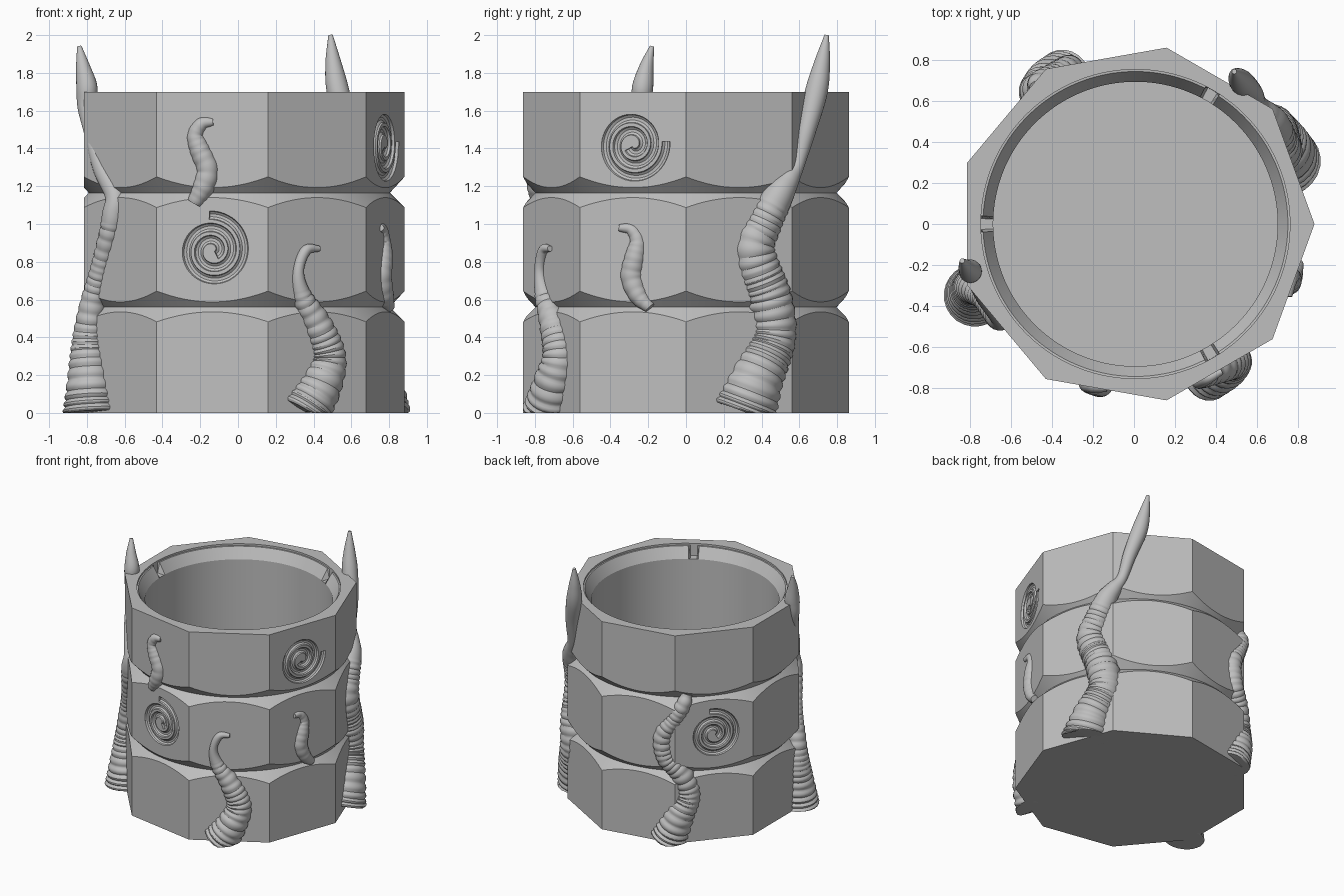
import bpy, bmesh, math
from mathutils import Vector, Matrix

cube = bpy.data.objects.get("Cube")
if cube:
    bpy.data.objects.remove(cube, do_unlink=True)

SIDES = 9            # the vessel is nine-sided outside, round inside
RADIUS = 0.875
APOTHEM = RADIUS * math.cos(math.pi / SIDES)
HEIGHT = 1.70
GROOVE = 0.797       # radius at the bottom of the V grooves
CENTRE_X = 0.007
WALL_INNER = 0.71    # tentacles never reach inside this radius
GREY = (0.52, 0.52, 0.52, 1)

stone = bpy.data.materials.new("stone_grey")
stone.use_nodes = True
stone.diffuse_color = GREY
stone.node_tree.nodes["Principled BSDF"].inputs["Base Color"].default_value = GREY


def make_object(name, bm):
    bmesh.ops.recalc_face_normals(bm, faces=bm.faces)
    mesh = bpy.data.meshes.new(name)
    bm.to_mesh(mesh)
    bm.free()
    mesh.materials.append(stone)
    obj = bpy.data.objects.new(name, mesh)
    bpy.context.collection.objects.link(obj)
    return obj


def vessel_column(degrees):
    """Wall section at one angle, from the bottom edge round to the floor edge."""
    half = 180 / SIDES
    rim = APOTHEM / math.cos(math.radians(degrees % (2 * half) - half))
    rise = rim - GROOVE
    section = [(rim, 0)]
    for z in (0.56, 1.165):
        section += [(rim, z - 1.0 * rise), (GROOVE, z), (rim, z + 1.09 * rise)]
    section += [(rim, HEIGHT), (0.755, HEIGHT), (0.755, 1.685)]
    in_slot = abs((degrees + 60) % 120 - 60 - 60) <= 2 or abs((degrees + 60) % 120 - 60 + 60) <= 2
    section += [(0.754, 1.602)] if in_slot else [(0.745, 1.684)]
    section += [(0.695, 1.6), (0.695, 0.06)]
    a = math.radians(degrees)
    return [(r * math.cos(a), r * math.sin(a), z) for r, z in section]


def build_vessel():
    bm = bmesh.new()
    columns = [[bm.verts.new(co) for co in vessel_column(d)] for d in range(360)]
    for a, b in zip(columns, columns[1:] + columns[:1]):
        for i in range(len(a) - 1):
            bm.faces.new((a[i], b[i], b[i + 1], a[i + 1]))
    bm.faces.new([c[0] for c in columns])
    bm.faces.new([c[-1] for c in columns])
    return make_object("vessel", bm)


def tube(name, points, sides, limit=False):
    """Sweep a round section along (x, y, z, radius) points."""
    bm = bmesh.new()
    rings = []
    last = len(points) - 1
    for i, p in enumerate(points):
        tangent = (points[min(i + 1, last)] - points[max(i - 1, 0)]).to_3d().normalized()
        outward = Vector((p.x, p.y, 0)).normalized()
        side = tangent.cross(outward).normalized()
        up = side.cross(tangent)
        ring = []
        for k in range(sides):
            a = math.tau * k / sides
            co = p.to_3d() + p.w * (math.cos(a) * side + math.sin(a) * up)
            if limit:
                co.z = max(co.z, 0)
                reach = math.hypot(co.x, co.y)
                if reach < WALL_INNER:
                    co.x *= WALL_INNER / reach
                    co.y *= WALL_INNER / reach
            ring.append(bm.verts.new(co))
        rings.append(ring)
    for a, b in zip(rings, rings[1:]):
        for k in range(sides):
            n = (k + 1) % sides
            bm.faces.new((a[k], a[n], b[n], b[k]))
    bm.faces.new(rings[0])
    bm.faces.new(rings[-1])
    return make_object(name, bm)


def smooth_path(keys, spacing=0.009):
    """Catmull-Rom curve through the key points."""
    keys = [Vector(k) for k in keys]
    ext = [2 * keys[0] - keys[1]] + keys + [2 * keys[-1] - keys[-2]]
    path = []
    for p0, p1, p2, p3 in zip(ext, ext[1:], ext[2:], ext[3:]):
        n = max(3, int((p2 - p1).to_3d().length / spacing))
        for i in range(n):
            t = i / n
            path.append(0.5 * (2 * p1 + (p2 - p0) * t
                               + (2 * p0 - 5 * p1 + 4 * p2 - p3) * t * t
                               + (3 * p1 - p0 - 3 * p2 + p3) * t ** 3))
    path.append(keys[-1])
    return path


def tentacle(name, keys, ridge_top=3.0, depth=0.10):
    """Tapering limb with uneven ridges up to ridge_top."""
    path = smooth_path(keys)
    travelled = 0
    for i, p in enumerate(path):
        if i:
            travelled += (p - path[i - 1]).to_3d().length
        if p.z < ridge_top:
            phase = travelled / 0.045 + 0.4 * math.sin(travelled * 17)
            p.w *= 1 - depth / 2 + depth * abs(math.sin(math.pi * phase))
        p.w = max(p.w, 0.006)
    return tube(name, path, 24, limit=True)


def spiral_cutter(face_angle, height, end_angle):
    """Coiled tube lying on one side face."""
    a = math.radians(face_angle)
    normal = Vector((math.cos(a), math.sin(a), 0))
    right = Vector((-math.sin(a), math.cos(a), 0))
    count, turns = 120, 2.4
    points = []
    for i in range(count + 1):
        t = i / count
        ang = math.radians(end_angle) - turns * math.tau * (1 - t)
        r = 0.032 + 0.155 * t
        co = (normal * (APOTHEM + 0.003) + right * r * math.cos(ang)
              + Vector((0, 0, height + r * math.sin(ang))))
        points.append(Vector((*co, 0.024)))
    return tube("spiral_cutter", points, 10)


def carve(target, cutter):
    """Subtract the cutter, taking the first solver that leaves a sound mesh."""
    cutter.hide_render = True
    before = len(target.data.polygons)
    mod = target.modifiers.new("carve", "BOOLEAN")
    mod.operation = "DIFFERENCE"
    mod.object = cutter
    for solver in ("MANIFOLD", "EXACT", "FLOAT"):
        mod.solver = solver
        bpy.context.view_layer.update()
        graph = bpy.context.evaluated_depsgraph_get()
        result = bpy.data.meshes.new_from_object(target.evaluated_get(graph))
        if len(result.polygons) > before:
            target.data = result
            break
    target.modifiers.clear()
    bpy.data.objects.remove(cutter, do_unlink=True)


# Vessel with a spiral groove carved in three of its faces
vessel = build_vessel()
for face, height, end in ((260, 0.86, 95), (340, 1.42, 5), (140, 0.86, 100)):
    carve(vessel, spiral_cutter(face, height, end))
vessel.data.transform(Matrix.Translation((CENTRE_X, 0, 0)))

# Large tentacles that climb from the ground and end in horns
parts = [vessel]
parts.append(tentacle("right_horned_tentacle", [
    (-0.775, -0.35, 0, 0.15), (-0.785, -0.33, 0.2, 0.115), (-0.79, -0.31, 0.4, 0.085),
    (-0.77, -0.33, 0.58, 0.065), (-0.73, -0.37, 0.75, 0.055), (-0.68, -0.44, 0.95, 0.055),
    (-0.66, -0.46, 1.05, 0.06), (-0.65, -0.45, 1.15, 0.055), (-0.72, -0.36, 1.3, 0.05),
    (-0.785, -0.27, 1.5, 0.035), (-0.805, -0.24, 1.62, 0.045), (-0.80, -0.23, 1.72, 0.056),
    (-0.82, -0.21, 1.83, 0.038), (-0.84, -0.18, 1.94, 0.012)], ridge_top=1.0))
parts.append(tentacle("left_horned_tentacle", [
    (0.73, 0.30, 0, 0.18), (0.72, 0.37, 0.18, 0.145), (0.67, 0.46, 0.4, 0.12),
    (0.68, 0.44, 0.6, 0.12), (0.71, 0.36, 0.85, 0.11), (0.70, 0.41, 1.0, 0.095),
    (0.68, 0.49, 1.15, 0.08), (0.65, 0.54, 1.23, 0.06), (0.61, 0.59, 1.32, 0.04),
    (0.58, 0.64, 1.5, 0.05), (0.53, 0.69, 1.7, 0.06), (0.505, 0.72, 1.85, 0.043),
    (0.49, 0.745, 2.0, 0.012)], ridge_top=1.1, depth=0.08))

# Ground tentacles with curled tips
parts.append(tentacle("front_tentacle", [
    (0.35, -0.73, 0, 0.135), (0.44, -0.70, 0.15, 0.11), (0.48, -0.67, 0.3, 0.09),
    (0.42, -0.70, 0.47, 0.075), (0.34, -0.75, 0.62, 0.05), (0.32, -0.775, 0.75, 0.03),
    (0.36, -0.755, 0.86, 0.028), (0.43, -0.72, 0.87, 0.015)], ridge_top=0.65))
parts.append(tentacle("back_tentacle", [
    (-0.34, 0.71, 0, 0.14), (-0.42, 0.69, 0.2, 0.11), (-0.47, 0.645, 0.38, 0.09),
    (-0.43, 0.68, 0.55, 0.08), (-0.34, 0.745, 0.68, 0.07), (-0.32, 0.75, 0.85, 0.07),
    (-0.40, 0.72, 1.0, 0.06), (-0.46, 0.69, 1.12, 0.055), (-0.47, 0.66, 1.2, 0.04)]))

# Small tentacles that cling to the side faces
parts.append(tentacle("small_front_tentacle", [
    (-0.23, -0.775, 1.11, 0.04), (-0.18, -0.785, 1.2, 0.057), (-0.16, -0.785, 1.29, 0.058),
    (-0.20, -0.78, 1.39, 0.055), (-0.225, -0.78, 1.47, 0.043), (-0.19, -0.79, 1.53, 0.035),
    (-0.13, -0.80, 1.54, 0.02)], depth=0.05))
parts.append(tentacle("small_left_tentacle", [
    (0.80, -0.19, 0.555, 0.03), (0.775, -0.25, 0.62, 0.05), (0.755, -0.285, 0.72, 0.06),
    (0.765, -0.27, 0.82, 0.055), (0.765, -0.255, 0.91, 0.043), (0.76, -0.29, 0.97, 0.032),
    (0.755, -0.355, 0.98, 0.018)], depth=0.05))

# Smooth the curved surfaces, keep the hard edges
bpy.ops.object.select_all(action="DESELECT")
for part in parts:
    part.select_set(True)
bpy.context.view_layer.objects.active = vessel
bpy.ops.object.shade_smooth_by_angle(angle=math.radians(30))
